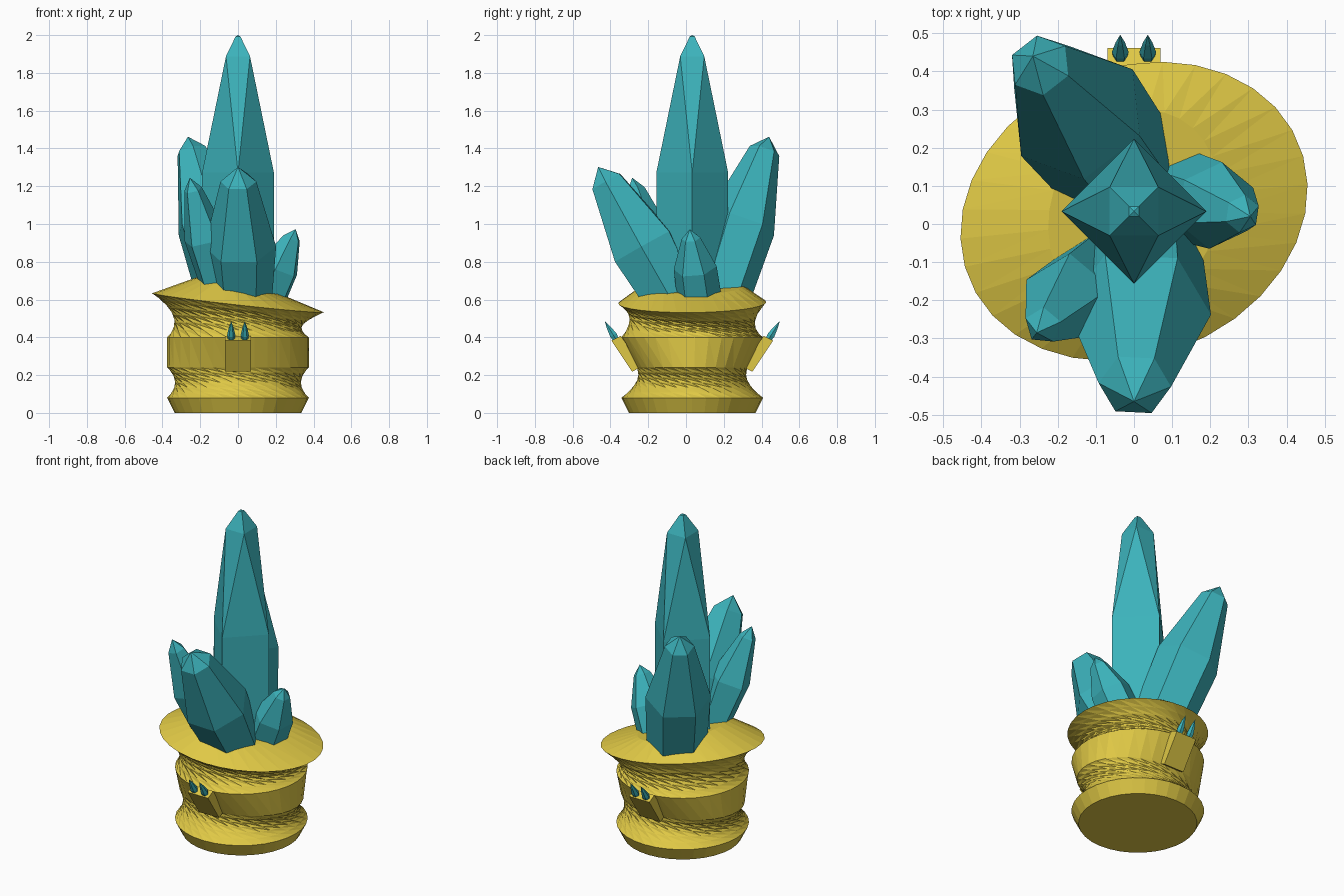
import bpy
from math import sin, cos, tau, radians
from mathutils import Vector

if "Cube" in bpy.data.objects:
    bpy.data.objects.remove(bpy.data.objects["Cube"])

CY = 0.033  # pedestal axis in y


def material(name, color):
    m = bpy.data.materials.new(name)
    m.diffuse_color = (*color, 1)
    m.use_nodes = True
    m.node_tree.nodes["Principled BSDF"].inputs["Base Color"].default_value = m.diffuse_color
    return m


gold = material("gold", (0.74, 0.58, 0.06))
teal = material("teal", (0.045, 0.45, 0.50))


def add_mesh(name, verts, faces, mat):
    me = bpy.data.meshes.new(name)
    me.from_pydata(verts, [], faces)
    me.materials.append(mat)
    ob = bpy.data.objects.new(name, me)
    bpy.context.collection.objects.link(ob)
    return ob


def bridge(a, b, n):
    """Triangles between the ring starting at a and the ring starting at b."""
    faces = []
    for i in range(n):
        j = (i + 1) % n
        faces += [(a + i, a + j, b + i), (a + j, b + j, b + i)]
    return faces


def pedestal():
    # rings: radius x, radius y, height, slope x, slope y, skew, twist (degrees), subdivisions
    rings = [(0.335, 0.335, 0.0, 0, 0, 0, 0, 1),
             (0.375, 0.375, 0.08, 0, 0, 0, 0, 1),
             (0.375, 0.295, 0.24, 0, 0, 0, -54, 6),
             (0.375, 0.375, 0.40, 0, 0, 0, 0, 1),
             (0.455, 0.392, 0.583, -0.115, 0.03, 8.7, -68, 6),
             (0.225, 0.265, 0.672, -0.20, 0.03, 8.7, 0, 1)]
    n = 32
    levels, turn = [], 0
    for rx, ry, z, sx, sy, skew, twist, steps in rings:
        turn += radians(twist)
        ring = []
        for i in range(n):
            a = tau * i / n + turn
            x, y = rx * cos(a), ry * sin(a + radians(skew))
            ring.append(Vector((x, y + CY, z + sx * x + sy * y)))
        # straight ruled lines between twisted rings give the pinched necks
        prev = levels[-1] if levels else ring
        for s in range(1, steps + 1):
            levels.append([p.lerp(q, s / steps) for p, q in zip(prev, ring)])
    faces = [tuple(reversed(range(n)))]
    for k in range(len(levels) - 1):
        faces += bridge(k * n, (k + 1) * n, n)
    faces.append(tuple(range((len(levels) - 1) * n, len(levels) * n)))
    add_mesh("twisted_pedestal", [v for ring in levels for v in ring], faces, gold)


def crystal(name, base, tip, n, rings):
    """Pointed crystal: rings are (position along axis 0-1, radius, turn in degrees)."""
    base, tip = Vector(base), Vector(tip)
    rot = (tip - base).to_track_quat('Z', 'Y')
    verts, faces = [], [tuple(reversed(range(n)))]
    for k, (t, r, turn) in enumerate(rings):
        c = base.lerp(tip, t)
        for i in range(n):
            a = tau * i / n + radians(turn)
            verts.append(c + rot @ Vector((r * cos(a), r * sin(a), 0)))
        if k:
            faces += bridge((k - 1) * n, k * n, n)
    top = (len(rings) - 1) * n
    verts.append(tip)
    faces += [(top + i, top + (i + 1) % n, top + n) for i in range(n)]
    add_mesh(name, verts, faces, teal)


pedestal()

# Tall central crystal: square body, tip ring turned by half a side
crystal("main_crystal", (0, CY, 0.6), (0, CY, 2.0), 4,
        [(0, 0.19, 0), (0.48, 0.19, 0), (0.92, 0.09, 45), (0.995, 0.018, 45)])

# Leaning crystals around it
crystal("back_crystal", (-0.055, 0.17, 0.62), (-0.265, 0.44, 1.462), 6,
        [(0, 0.17, 0), (0.45, 0.185, 0), (0.91, 0.083, 0)])
crystal("front_crystal", (0.02, -0.07, 0.6), (0, -0.465, 1.302), 6,
        [(0, 0.16, 0), (0.4, 0.19, 0), (0.89, 0.095, 0)])
crystal("front_left_crystal", (-0.09, -0.10, 0.6), (-0.255, -0.285, 1.245), 5,
        [(0, 0.09, 56), (0.5, 0.12, 56), (0.9, 0.05, 56)])
crystal("right_crystal", (0.13, 0.075, 0.58), (0.305, 0.02, 0.972), 6,
        [(0, 0.12, 10), (0.48, 0.115, 10), (0.88, 0.05, 10)])

# Tilted holders with two crystal shards each, front and back
profile = [(-0.395, 0.383), (-0.345, 0.408), (-0.235, 0.245), (-0.285, 0.218)]
for side, flip in (("front", 1), ("back", -1)):
    def place(x, y, z):
        return (x * flip, CY + flip * (y - CY), z)
    verts = [place(x, y, z) for x in (-0.07, 0.07) for y, z in profile]
    faces = [(0, 1, 2, 3), (7, 6, 5, 4)]
    faces += [(i, i + 4, (i + 1) % 4 + 4, (i + 1) % 4) for i in range(4)]
    add_mesh(side + "_holder", verts, faces, gold)
    for label, x in (("left", -0.036), ("right", 0.036)):
        crystal(f"{side}_{label}_shard", place(x, -0.365, 0.38), place(x, -0.43, 0.485), 6,
                [(0, 0.016, 0), (0.3, 0.022, 0), (0.7, 0.012, 0)])
